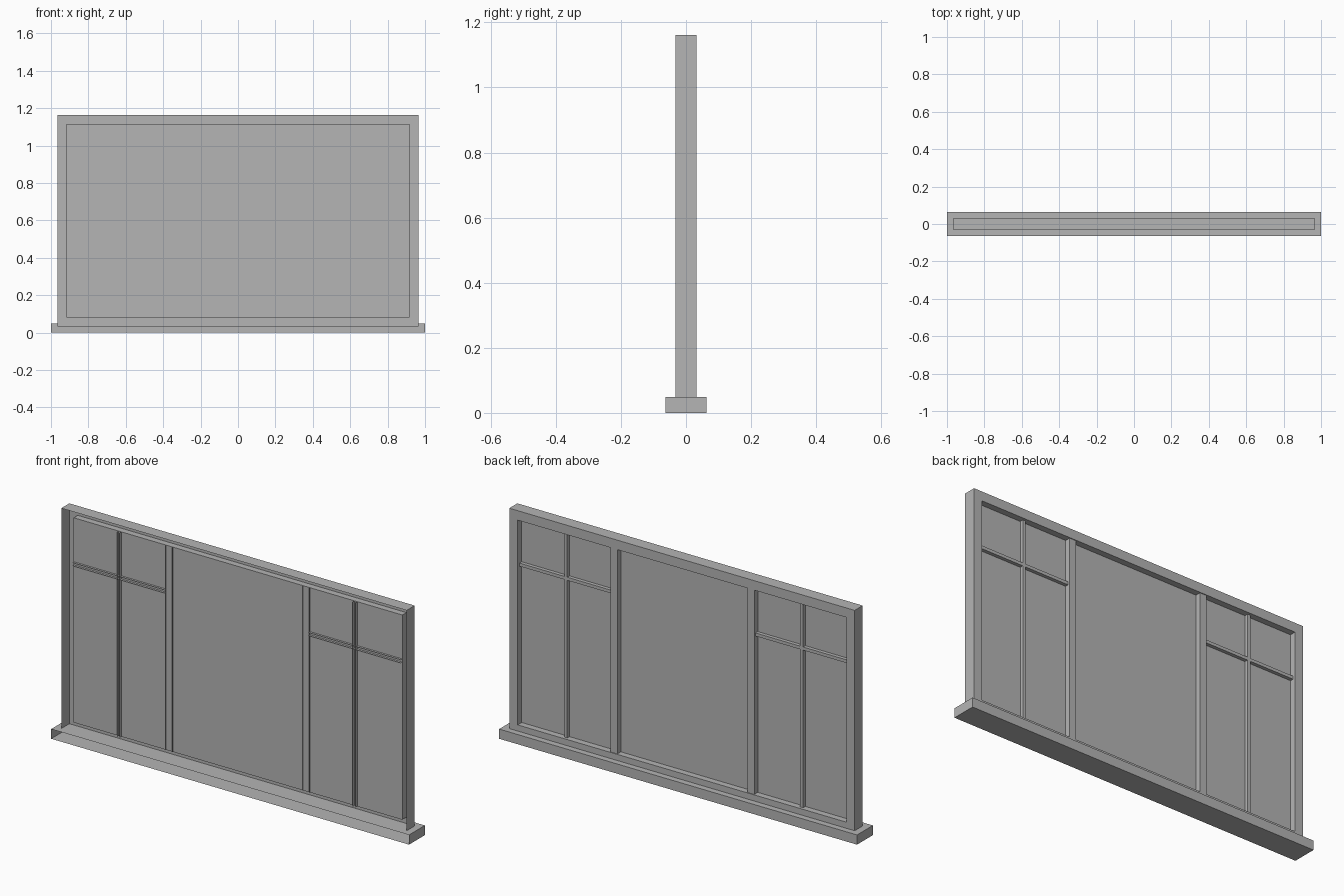
import bpy, bmesh

if "Cube" in bpy.data.objects:
    bpy.data.objects.remove(bpy.data.objects["Cube"])

# dark grey paint shared by every part
grey = bpy.data.materials.new("dark_grey")
grey.diffuse_color = (0.46, 0.46, 0.46, 1)
grey.use_nodes = True
grey.node_tree.nodes["Principled BSDF"].inputs["Base Color"].default_value = grey.diffuse_color


def finish(name, bm):
    mesh = bpy.data.meshes.new(name)
    bm.to_mesh(mesh)
    bm.free()
    mesh.materials.append(grey)
    obj = bpy.data.objects.new(name, mesh)
    bpy.context.collection.objects.link(obj)
    return obj


def open_box(name, x, y, z, drop=("-y",)):
    """Box between the given (min, max) pairs, without the faces listed in drop."""
    bm = bmesh.new()
    bmesh.ops.create_cube(bm, size=1)
    axis = {"x": 0, "y": 1, "z": 2}
    gone = [f for f in bm.faces for d in drop
            if f.normal[axis[d[1]]] * (1 if d[0] == "+" else -1) > 0.9]
    bmesh.ops.delete(bm, geom=gone, context="FACES")
    for v in bm.verts:
        for i, (lo, hi) in enumerate((x, y, z)):
            v.co[i] = lo if v.co[i] < 0 else hi
    return finish(name, bm)


# sill: hollow, open at the front
open_box("sill", (-1, 1), (-0.063, 0.063), (0, 0.049))

# frame shell: outer walls, back ring, reveal running in to the pane
BACK = 0.032
OUT = (0.965, 0.032, 1.162)
INN = (0.918, 0.080, 1.114)
bm = bmesh.new()
loops = []
for (w, lo, hi), y in ((OUT, -BACK), (OUT, BACK), (INN, BACK), (INN, 0)):
    loops.append([bm.verts.new((x, y, z)) for x, z in
                  ((-w, lo), (w, lo), (w, hi), (-w, hi))])
for a, b in zip(loops, loops[1:]):
    for i in range(4):
        j = (i + 1) % 4
        bm.faces.new((a[i], a[j], b[j], b[i]))
bmesh.ops.recalc_face_normals(bm, faces=bm.faces)
finish("frame", bm)

# glass pane: a single sheet in the middle of the frame
bm = bmesh.new()
w, lo, hi = INN
bm.faces.new([bm.verts.new((x, 0, z)) for x, z in
              ((-w, lo), (w, lo), (w, hi), (-w, hi))])
finish("pane", bm)

# bars on both sides: wide mullions, thin upright and cross muntins
for side, s in (("left", -1), ("right", 1)):
    def span(a, b):
        return tuple(sorted((s * a, s * b)))
    open_box(side + "_mullion", span(0.364, 0.401), (-0.006, 0.028), INN[1:],
             ("-y", "+z", "-z"))
    open_box(side + "_upright_muntin", span(0.651, 0.667), (-0.015, 0.018), INN[1:],
             ("-y", "+z", "-z"))
    open_box(side + "_cross_muntin", span(0.401, 0.918), (-0.012, 0.018), (0.876, 0.892),
             ("-y", "+x", "-x"))
